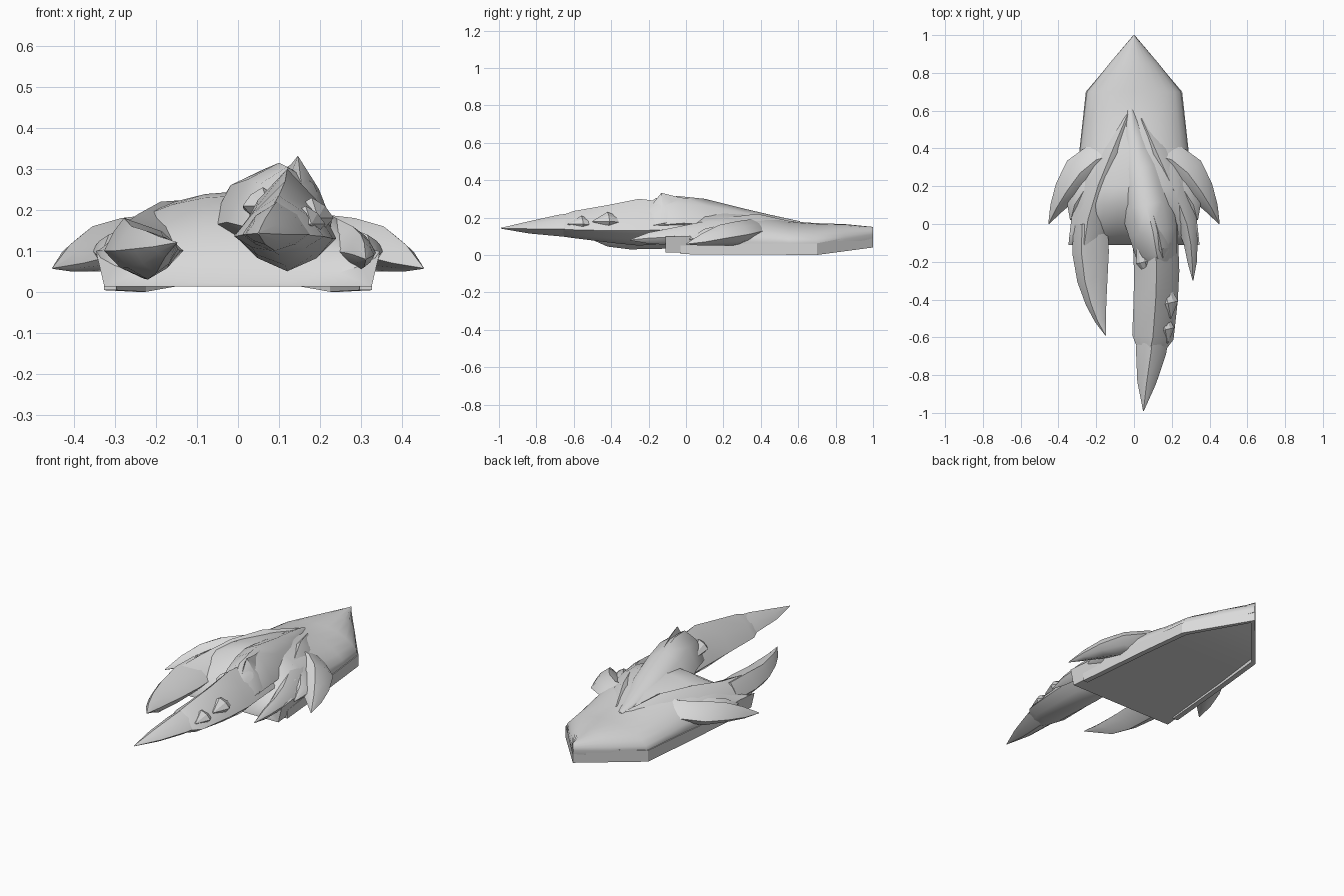
import bpy, bmesh, math
from mathutils import Vector

stone = bpy.data.materials.new("light grey")
stone.diffuse_color = (0.7, 0.7, 0.7, 1)


def finish(name, rings, angle):
    """Skin a list of equal rings, cap both ends and shade."""
    bm = bmesh.new()
    rows = [[bm.verts.new(p) for p in r] for r in rings]
    n = len(rows[0])
    for a, b in zip(rows, rows[1:]):
        for i in range(n):
            j = (i + 1) % n
            bm.faces.new((a[i], a[j], b[j], b[i]))
    bm.faces.new(rows[0][::-1])
    bm.faces.new(rows[-1])
    bmesh.ops.remove_doubles(bm, verts=bm.verts, dist=0.0005)
    bmesh.ops.recalc_face_normals(bm, faces=bm.faces)
    me = bpy.data.meshes.new(name)
    bm.to_mesh(me)
    bm.free()
    me.materials.append(stone)
    ob = bpy.data.objects.new(name, me)
    bpy.context.collection.objects.link(ob)
    bpy.ops.object.select_all(action='DESELECT')
    ob.select_set(True)
    bpy.context.view_layer.objects.active = ob
    bpy.ops.object.shade_smooth_by_angle(angle=math.radians(angle))
    return ob


def limb(name, stations, mirror=False, angle=45, shoulder=.6, skew=0.0):
    """Tapered limb: stations are x, y, z, half width, rise, drop."""
    profile = [(1, 0), (.6 + skew * .3, shoulder), (skew, 1), (-.6 + skew * .3, shoulder),
               (-1, 0), (-.6, -.6), (0, -1), (.6, -.6)]
    pts = [Vector(s[:3]) for s in stations]
    rings = []
    for i, (p, s) in enumerate(zip(pts, stations)):
        t = pts[min(i + 1, len(pts) - 1)] - pts[max(i - 1, 0)]
        side = Vector((-t.y, t.x, 0)).normalized()
        rings.append([p + side * (u * s[3]) + Vector((0, 0, v * (s[4] if v > 0 else s[5])))
                      for u, v in profile])
    ob = finish(name, rings, angle)
    if mirror:
        ob.modifiers.new("mirror", 'MIRROR')
    return ob


# domed shell: y, half width, bottom, rim, top
shell = [(1.0, .003, .09, .11, .15), (.85, .13, .05, .085, .165), (.7, .25, .02, .06, .17),
         (.55, .268, .018, .065, .18), (.4, .285, .016, .07, .215), (.2, .31, .015, .08, .245),
         (.1, .322, .015, .09, .235), (0, .335, .014, .10, .165),
         (-.06, .342, .013, .10, .11), (-.11, .347, .013, .10, .02)]
rings = []
for y, w, b, r, t in shell:
    arc = []
    for k in range(13):
        a = math.pi * k / 12
        arc.append((w * math.cos(a), y, r + (t - r) * math.sin(a) ** 1.15))
    rings.append([(w * .94, y, b)] + arc + [(-w * .94, y, b)])
finish("domed_shell", rings, 40)

# thin rim wall along each flank: y, half width, bottom, top
base = [(1.0, .0, .04, .12), (.7, .255, 0, .062), (.4, .288, .002, .062), (-.03, .327, .004, .05)]
rim = finish("base_rim", [[(max(w - .03, 0), y + (.0 if w else -.035), b), (w, y, b), (w, y, t),
                           (max(w - .03, 0), y + (.0 if w else -.035), t)]
                          for y, w, b, t in base], 25)
rim.modifiers.new("mirror", 'MIRROR')

# main finger: broad knuckle running down from the back
limb("main_knuckle", [(-.02, .61, .16, .02, .02, .04), (.0, .45, .16, .07, .055, .06),
                      (.03, .3, .16, .12, .09, .08), (.065, .1, .16, .14, .14, .09),
                      (.10, -.04, .17, .13, .145, .08), (.12, -.16, .16, .11, .145, .08),
                      (.14, -.23, .15, .06, .10, .06)], shoulder=.72)
# raised pointed fin on the knuckle
limb("knuckle_fin", [(.10, .08, .22, .03, .07, .05), (.14, -.04, .19, .06, .12, .06),
                     (.16, -.13, .17, .07, .162, .07), (.17, -.22, .15, .05, .07, .05),
                     (.17, -.28, .14, .01, .02, .02)], angle=30, shoulder=.5, skew=-.2)
limb("main_finger", [(.11, .0, .14, .12, .13, .07), (.12, -.25, .13, .12, .17, .08),
                     (.115, -.4, .13, .117, .14, .065), (.10, -.6, .135, .11, .10, .045),
                     (.085, -.67, .14, .07, .07, .04)], shoulder=.55)
limb("main_claw", [(.11, -.5, .14, .09, .095, .045), (.09, -.68, .14, .08, .075, .04),
                   (.067, -.84, .14, .05, .04, .025), (.05, -.99, .143, .002, .002, .002)], angle=30)

# flat jagged scales overlapping along the main finger
for x, y, z, s in [(.06, -.2, .21, .9), (.18, -.42, .18, 1), (.165, -.56, .165, .9)]:
    limb("finger_scale", [(x - .03 * s, y + .12 * s, z - .01, .02, .01, .02),
                          (x, y, z, .055 * s, .05 * s, .04 * s),
                          (x + .015 * s, y - .08 * s, z, .002, .002, .002)], angle=10)

# left finger and its claw
limb("left_knuckle", [(-.03, .58, .15, .02, .03, .04), (-.10, .38, .14, .085, .085, .06),
                      (-.17, .2, .13, .10, .09, .06), (-.225, .02, .11, .095, .08, .06),
                      (-.25, -.12, .10, .075, .075, .05)], skew=-.2)
limb("left_claw", [(-.23, .0, .10, .09, .08, .06), (-.23, -.15, .10, .097, .08, .068),
                   (-.22, -.3, .10, .08, .06, .07), (-.20, -.42, .105, .055, .045, .06),
                   (-.178, -.51, .11, .03, .025, .025),
                   (-.15, -.59, .12, .002, .002, .002)], angle=30, skew=-.5)

# short right finger and claw
limb("right_knuckle", [(.04, .56, .15, .02, .03, .04), (.12, .38, .14, .08, .08, .06),
                       (.21, .18, .12, .085, .075, .06), (.28, .0, .10, .055, .06, .05),
                       (.30, -.10, .095, .037, .045, .04), (.308, -.2, .09, .025, .03, .03),
                       (.312, -.30, .08, .002, .002, .002)])

# swept side spurs, one on each flank
limb("side_spur", [(.06, .38, .15, .07, .055, .05), (.2, .34, .13, .088, .06, .06),
                   (.285, .27, .11, .095, .07, .06), (.355, .175, .09, .07, .07, .04),
                   (.41, .085, .07, .037, .045, .02), (.452, 0, .058, .002, .002, .002)], mirror=True)
limb("inner_spur", [(.14, .30, .15, .05, .04, .04), (.25, .2, .12, .075, .045, .05),
                    (.315, .1, .10, .045, .04, .04), (.335, .02, .085, .004, .004, .004)], mirror=True)
